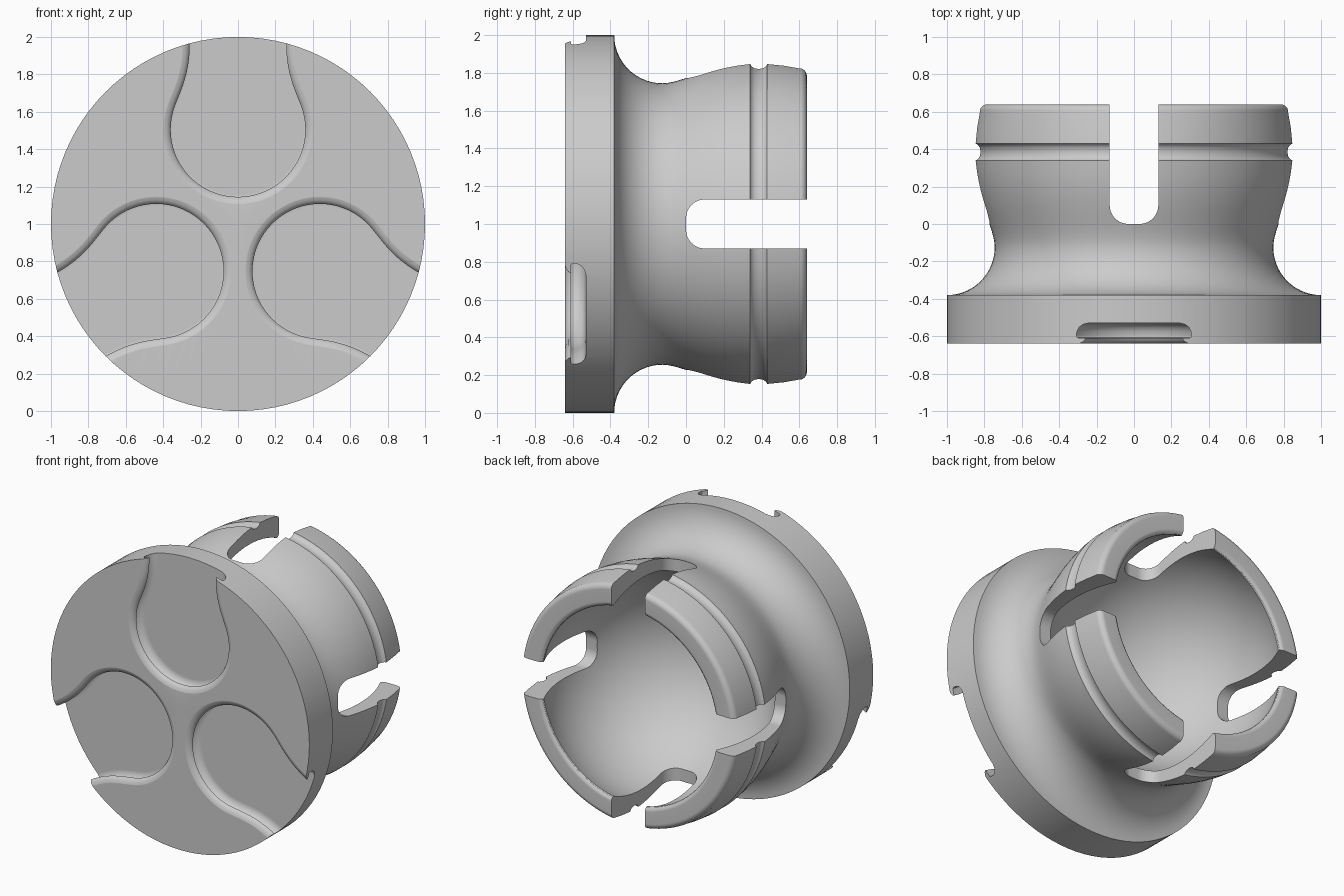
import bpy, bmesh
from math import sin, cos, pi, sqrt, radians
from mathutils import Vector, Matrix

if "Cube" in bpy.data.objects:
    bpy.data.objects.remove(bpy.data.objects["Cube"], do_unlink=True)

grey = bpy.data.materials.new("plain_grey")
grey.use_nodes = True
grey.diffuse_color = (0.6, 0.6, 0.6, 1)
grey.node_tree.nodes["Principled BSDF"].inputs["Base Color"].default_value = (0.6, 0.6, 0.6, 1)


def make_object(name, bm):
    bmesh.ops.recalc_face_normals(bm, faces=bm.faces)
    mesh = bpy.data.meshes.new(name)
    bm.to_mesh(mesh)
    bm.free()
    mesh.materials.append(grey)
    obj = bpy.data.objects.new(name, mesh)
    bpy.context.collection.objects.link(obj)
    return obj


def loft(name, rings):
    """Closed solid through a list of matching rings, capped at both ends."""
    bm = bmesh.new()
    loops = [[bm.verts.new(p) for p in ring] for ring in rings]
    n = len(loops[0])
    for a, b in zip(loops, loops[1:]):
        for i in range(n):
            j = (i + 1) % n
            bm.faces.new((a[i], a[j], b[j], b[i]))
    bm.faces.new(loops[0])
    bm.faces.new(loops[-1])
    return make_object(name, bm)


def arc(cx, cy, r, start, end, steps):
    angles = [radians(start + (end - start) * i / steps) for i in range(steps + 1)]
    return [(cx + r * cos(a), cy + r * sin(a)) for a in angles]


def bezier(p0, p1, p2, p3, steps):
    pts = []
    for i in range(1, steps + 1):
        t = i / steps
        u = 1 - t
        pts.append(tuple(u**3 * a + 3 * u * u * t * b + 3 * u * t * t * c + t**3 * d
                         for a, b, c, d in zip(p0, p1, p2, p3)))
    return pts


# Body: (y, radius) profile turned around the y axis
profile = [(-0.64, 0), (-0.64, 1), (-0.38, 1)]
profile += arc(-0.125, 1.0, 0.255, 180, 270, 14)[1:]                          # flared neck
profile += bezier((-0.125, 0.745), (-0.02, 0.745), (0.1, 0.835), (0.34, 0.857), 12)
profile += [(0.347, 0.845), (0.362, 0.835), (0.385, 0.831), (0.408, 0.835),   # snap groove
            (0.423, 0.845), (0.43, 0.857), (0.52, 0.848), (0.6, 0.834)]
profile += arc(0.6, 0.795, 0.04, 75, 0, 5)                                    # rounded rim
profile += [(0.64, 0.71), (0.636, 0.695), (0.625, 0.682)]
socket_y, socket_r = 0.3, 0.75
profile += [(socket_y + y, max(r, 0)) for y, r in arc(0, 0, socket_r, 65, 180, 28)]

bm = bmesh.new()
verts = [bm.verts.new((r, y, 1)) for y, r in profile]
edges = [bm.edges.new(pair) for pair in zip(verts, verts[1:])]
bmesh.ops.spin(bm, geom=verts + edges, cent=(0, 0, 1), axis=(0, 1, 0),
               angle=2 * pi, steps=96, use_duplicate=False)
bmesh.ops.remove_doubles(bm, verts=bm.verts, dist=0.0005)
body = make_object("socket_body", bm)

cutters = []

# Slots: one round-cornered bar across each axis
slot = [(0.13, 0.9)] + arc(0.03, 0.1, 0.1, 0, -90, 8) + arc(-0.03, 0.1, 0.1, -90, -180, 8) + [(-0.13, 0.9)]
cutters.append(loft("slot_cutter_side", [[(x, y, 1 + w) for w, y in slot] for x in (-1.2, 1.2)]))
cutters.append(loft("slot_cutter_upright", [[(w, y, z) for w, y in slot] for z in (-0.2, 2.2)]))

# Pockets: teardrop outline with a rolled lip and an undercut below it
half = arc(0, 0.505, 0.36, -90, 20, 22)
half += bezier(half[-1], (0.31, 0.705), (0.258, 0.8), (0.258, 0.96), 12) + [(0.258, 1.2)]
outline = [Vector(p) for p in half + [(-x, v) for x, v in reversed(half[1:])]]


def grown(d):
    """Outline pushed outward by d."""
    result = []
    n = len(outline)
    for i, p in enumerate(outline):
        if p.y > 1.1:
            result.append(p + Vector((d if p.x > 0 else -d, 0)))
            continue
        t = (outline[(i + 1) % n] - outline[i - 1]).normalized()
        result.append(p + Vector((t.y, -t.x)) * d)
    return result


wall = [(0.05, -0.7), (0.05, -0.642), (0.035, -0.639), (0.02, -0.633), (0.007, -0.624),
        (0, -0.61), (0.045, -0.608), (0.05, -0.598), (0.047, -0.575), (0.035, -0.552),
        (0.015, -0.537), (-0.012, -0.53)]
for k in range(3):
    turn = Matrix.Rotation(k * 2 * pi / 3, 3, 'Y')
    rings = [[turn @ Vector((p.x, y, p.y)) + Vector((0, 0, 1)) for p in grown(d)] for d, y in wall]
    cutters.append(loft("pocket_cutter_%d" % (k + 1), rings))

# Cut everything, then smooth the curved surfaces
bpy.ops.object.select_all(action='DESELECT')
bpy.context.view_layer.objects.active = body
body.select_set(True)
for cutter in cutters:
    cutter.hide_render = True
    mod = body.modifiers.new("cut", 'BOOLEAN')
    mod.operation = 'DIFFERENCE'
    mod.solver = 'EXACT'
    mod.object = cutter
    bpy.ops.object.modifier_apply(modifier=mod.name)
    bpy.data.objects.remove(cutter, do_unlink=True)
bpy.ops.object.shade_smooth_by_angle(angle=radians(32))
weighted = body.modifiers.new("even_shading", 'WEIGHTED_NORMAL')
weighted.keep_sharp = True
